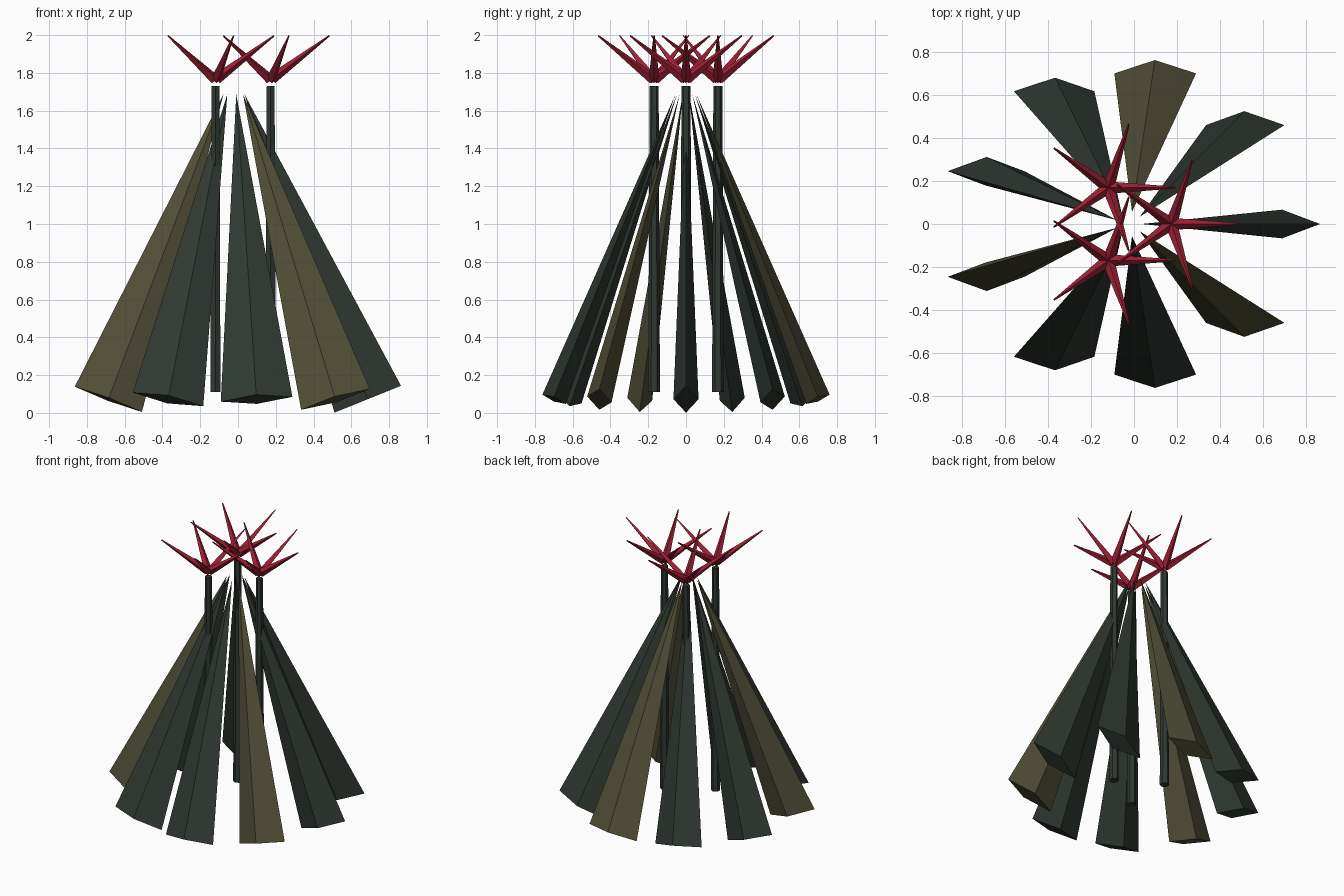
import bpy
import bmesh
from math import radians, sin, cos
from mathutils import Euler, Matrix, Vector

cube = bpy.data.objects.get("Cube")
if cube:
    bpy.data.objects.remove(cube)

CENTRE_X = -0.022   # the odd-numbered ring sits slightly off the origin


def make_material(name, colour):
    mat = bpy.data.materials.new(name)
    mat.use_nodes = True
    mat.diffuse_color = (*colour, 1)
    mat.node_tree.nodes["Principled BSDF"].inputs["Base Color"].default_value = (*colour, 1)
    return mat


green = make_material("dark_green", (0.029, 0.040, 0.031))
olive = make_material("olive", (0.082, 0.075, 0.037))
red = make_material("crimson", (0.352, 0.0145, 0.034))


def add_cone(bm, sides, r_base, r_top, length, matrix):
    """Add a capped cone, centred on its own middle, to a mesh."""
    bmesh.ops.create_cone(bm, cap_ends=True, segments=sides, radius1=r_base,
                          radius2=r_top, depth=length, matrix=matrix)


def finish(bm, name, mat):
    bmesh.ops.remove_doubles(bm, verts=bm.verts, dist=0.00001)
    bmesh.ops.recalc_face_normals(bm, faces=bm.faces)
    mesh = bpy.data.meshes.new(name)
    bm.to_mesh(mesh)
    bm.free()
    mesh.materials.append(mat)
    obj = bpy.data.objects.new(name, mesh)
    bpy.context.collection.objects.link(obj)


def ring_point(radius, angle, z):
    return Vector((CENTRE_X + radius * cos(angle), radius * sin(angle), z))


# Leaves: flattened four-sided spikes leaning in to a common top
LEAN = 0.384
for i in range(9):
    angle = radians(40 * i)
    turn = Euler((LEAN * sin(angle), -LEAN * cos(angle), 0)).to_matrix().to_4x4()
    matrix = (Matrix.Translation(ring_point(0.383, angle, 0.879)) @ turn
              @ Matrix.Diagonal((1, 0.35, 1, 1)))
    bm = bmesh.new()
    add_cone(bm, 4, 0.19, 0, 1.74, matrix)
    finish(bm, f"leaf_{i + 1}", olive if i % 3 == 2 else green)

# Stems, each topped by a flower of five spiky petals
PETAL = 0.38
for i in range(3):
    angle = radians(120 * i)
    bm = bmesh.new()
    add_cone(bm, 6, 0.031, 0.024, 1.62,
             Matrix.Translation(ring_point(0.195, angle, 0.92)))
    finish(bm, f"stem_{i + 1}", green)

    bm = bmesh.new()
    for p in range(5):
        matrix = (Matrix.Translation(ring_point(0.195, angle, 1.768))
                  @ Matrix.Rotation(radians(72 * p), 4, "Z")
                  @ Matrix.Translation((0.007, 0, 0))
                  @ Matrix.Rotation(radians(53), 4, "Y")
                  @ Matrix.Translation((0, 0, PETAL / 2)))
        add_cone(bm, 4, 0.028, 0.004, PETAL, matrix)
    finish(bm, f"flower_{i + 1}", red)
